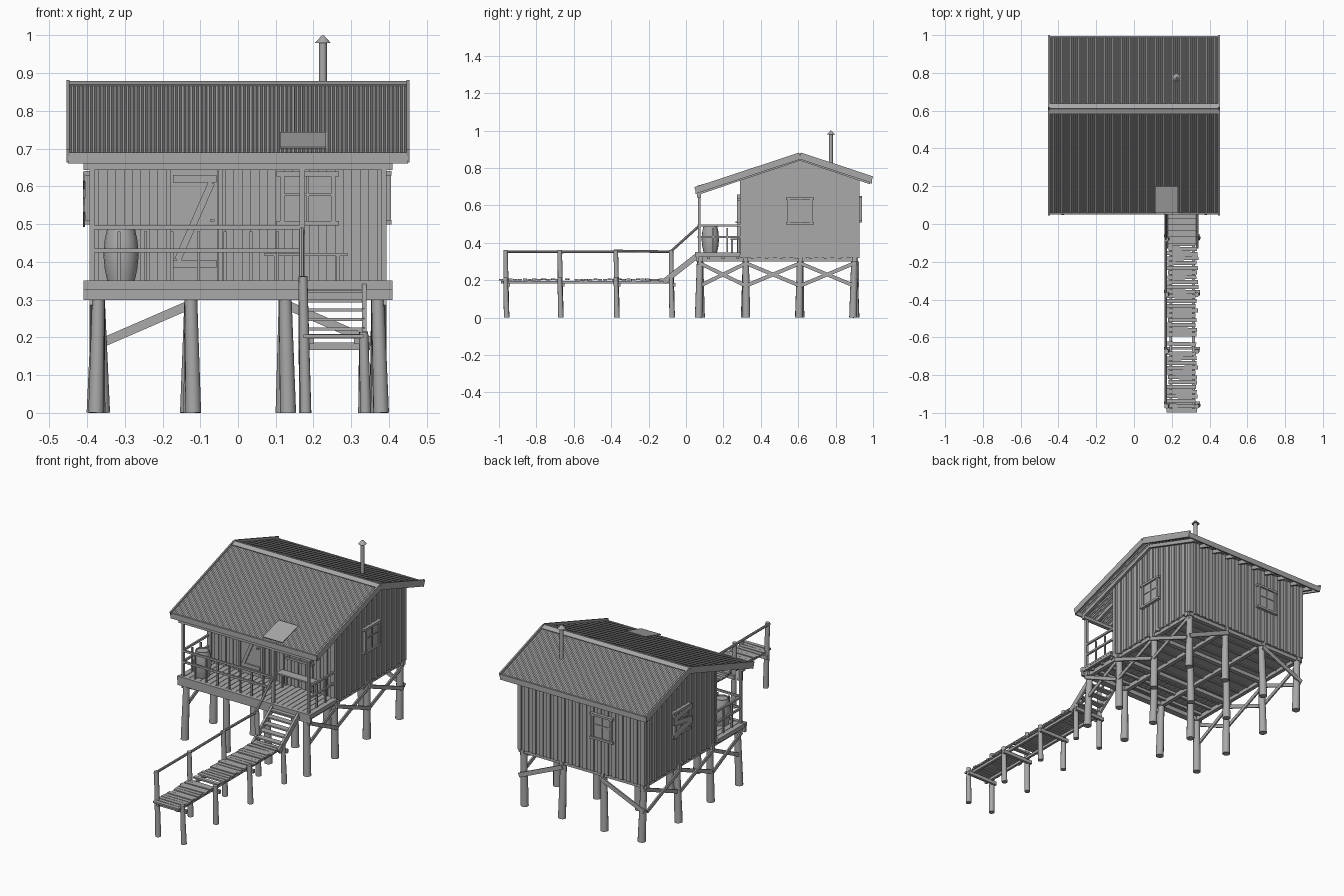
import bpy, bmesh, math, random
from mathutils import Vector, Matrix

random.seed(4)
cube = bpy.data.objects.get("Cube")
if cube:
    bpy.data.objects.remove(cube)

mat = bpy.data.materials.new("weathered grey")
mat.use_nodes = True
GREY = (0.4, 0.4, 0.4, 1)
mat.diffuse_color = GREY
mat.node_tree.nodes["Principled BSDF"].inputs["Base Color"].default_value = GREY

parts = {}
I = Matrix.Identity(4)


def part(name):
    return parts.setdefault(name, bmesh.new())


def box(name, c, s, m=I, turn=0):
    mm = m @ Matrix.Translation(c) @ Matrix.Rotation(turn, 4, 'Z') @ Matrix.Diagonal((*s, 1))
    bmesh.ops.create_cube(part(name), size=1, matrix=mm)


def between(a, b):
    a, b = Vector(a), Vector(b)
    q = (b - a).to_track_quat('Z', 'Y')
    return Matrix.Translation((a + b) / 2) @ q.to_matrix().to_4x4(), (b - a).length


def bar(name, a, b, w, h, m=I):
    t, length = between(a, b)
    bmesh.ops.create_cube(part(name), size=1, matrix=m @ t @ Matrix.Diagonal((w, h, length, 1)))


def pole(name, a, b, r1, r2=None, n=12):
    t, length = between(a, b)
    bmesh.ops.create_cone(part(name), cap_ends=True, segments=n, radius1=r1,
                          radius2=r1 if r2 is None else r2, depth=length, matrix=t)


def wob(v):
    return random.uniform(-v, v)


RIDGE, SLOPE = 0.61, 0.33
EAVES = (0.05, 0.995)
PX = (-0.37, -0.125, 0.125, 0.37)
PY = (0.075, 0.32, 0.61, 0.9)


def roof_z(y, top=0.87):
    return top - SLOPE * abs(y - RIDGE)


# Piles and floor beams
for x in PX:
    for y in PY:
        pole("piles", (x + wob(.012), y + wob(.008), 0), (x, y, 0.305), 0.021, 0.017)
    box("floor_beams", (x, 0.49, 0.312), (0.022, 0.86, 0.025))
for y in PY:
    box("cross_beams", (0, y, 0.312), (0.79, 0.025, 0.025))
for i in range(11):
    box("joists", (0, 0.12 + i * 0.078, 0.322), (0.78, 0.014, 0.016))

# Diagonal braces on the sides and the back
for s in (-1, 1):
    for a, b in zip(PY, PY[1:]):
        bar("side_braces", (s * .39, a - .01, .295), (s * .39, b, .17), .008, .02)
        bar("side_braces", (s * .382, a, .17), (s * .382, b + .01, .295), .008, .02)
    bar("back_braces", (s * .385, .92, .175), (s * .12, .92, .29), .008, .024)

# Floor and deck boards
box("house_floor", (0, 0.605, 0.334), (0.77, 0.62, 0.012))
for i in range(26):
    box("deck_boards", (-.394 + i * .0315, .175, .343), (.029, .24, .01))
box("deck_fascia", (0, 0.06, 0.313), (0.82, 0.014, 0.027))
box("deck_edge", (0, 0.058, 0.339), (0.82, 0.018, 0.023))
for s in (-1, 1):
    box("deck_side_beam", (s * .4, .175, .336), (.014, .23, .022))

# House shell from a gable profile
bm = part("house_walls")
prof = [(.295, .32), (.92, .32), (.92, roof_z(.92, .855)), (RIDGE, .855), (.295, roof_z(.295, .855))]
face = bm.faces.new([bm.verts.new((-.385, y, z)) for y, z in prof])
ext = bmesh.ops.extrude_face_region(bm, geom=[face])
bmesh.ops.translate(bm, vec=(.77, 0, 0), verts=[v for v in ext["geom"] if isinstance(v, bmesh.types.BMVert)])
bmesh.ops.recalc_face_normals(bm, faces=bm.faces[:])

# Overlapping wall boards
for i in range(18):
    x = -.38 + i * .0447
    for y in (.295, .92):
        top = roof_z(y, .853)
        box("wall_boards", (x, y, (.32 + top) / 2), (.024, .013, top - .32))
for i in range(15):
    y = .3 + i * .0439
    top = roof_z(y, .85)
    for s in (-1, 1):
        box("wall_boards", (s * .385, y, (.32 + top) / 2), (.013, .024, top - .32))


def place(x, y, z, quarter):
    return Matrix.Translation((x, y, z)) @ Matrix.Rotation(quarter * math.pi / 2, 4, 'Z')


def window(name, m, w, h):
    box(name + "_pane", (0, -.004, 0), (w, .008, h), m)
    for s in (-1, 1):
        box(name + "_frame", (s * w / 2, -.007, 0), (.012, .016, h + .012), m)
        box(name + "_frame", (0, -.008, s * h / 2), (w + .03, .018, .012), m)
    box(name + "_bars", (0, -.006, 0), (.006, .012, h), m)
    box(name + "_bars", (0, -.006, .01), (w, .012, .006), m)


window("right_window", place(.39, .61, .57, 1), .12, .13)
window("back_window", place(-.135, .925, .58, 2), .11, .13)
left = place(-.39, .61, .57, 3)
window("left_window", left, .12, .13)
for z, tilt in ((-.045, .02), (0, -.015), (.045, .012)):
    bar("window_planks", (-.08, -.018, z - tilt), (.08, -.018, z + tilt), .006, .026, left)
window("front_window", place(.185, .289, .568, 0), .135, .13)

# Door with braces and handle
door = place(-.115, .288, 0, 0)
box("door", (0, -.004, .495), (.125, .008, .3), door)
for s in (-1, 1):
    box("door_frame", (s * .069, -.006, .5), (.012, .016, .31), door)
box("door_frame", (0, -.006, .652), (.15, .016, .012), door)
for z in (.395, .62):
    box("door_braces", (0, -.011, z), (.115, .008, .02), door)
bar("door_braces", (-.045, -.011, .405), (.045, -.011, .61), .008, .018, door)
box("door_handle", (.047, -.016, .51), (.012, .016, .006), door)

# Bench and barrel on the porch
box("bench_seat", (.18, .263, .42), (.22, .05, .008))
for x in (.1, .265):
    for y in (.246, .28):
        box("bench_legs", (x, y, .383), (.01, .01, .07))
bm = part("barrel")
rings = [(.036, .348), (.043, .38), (.047, .42), (.043, .46), (.036, .492), (.033, .492), (.033, .485)]
loops = [[bm.verts.new((-.31 + r * math.cos(k * math.tau / 16), .13 + r * math.sin(k * math.tau / 16), z))
          for k in range(16)] for r, z in rings]
for lo, hi in zip(loops, loops[1:]):
    for k in range(16):
        bm.faces.new((lo[k], lo[k - 1], hi[k - 1], hi[k])[::-1])
bm.faces.new(loops[0][::-1])
bm.faces.new(loops[-1])

# Porch posts, header and railings
for x in (-.387, .17, .387):
    box("porch_posts", (x, .07, .497), (.014, .014, .3))
box("porch_header", (0, .07, .652), (.82, .02, .018))
for z in (.43, .492):
    bar("porch_rails", (-.387, .066, z), (.17, .066, z), .01, .011)
    for s in (-1, 1):
        bar("porch_rails", (s * .387, .07, z), (s * .387, .29, z), .01, .011)
for i in range(7):
    box("balusters", (-.315 + i * .07, .072, .415), (.008, .008, .13))
for s in (-1, 1):
    for y in (.145, .22):
        box("balusters", (s * .384, y, .415), (.008, .008, .13))

# Corrugated roof sheets
bm = part("roof_sheets")
N = 320
for y0, y1 in ((EAVES[0], RIDGE), (RIDGE, EAVES[1])):
    rows = [[bm.verts.new((-.45 + .9 * i / N, y, roof_z(y) + .003 * math.sin(i * math.pi / 2)))
             for i in range(N + 1)] for y in (y0, y1)]
    for i in range(N):
        bm.faces.new((rows[0][i], rows[0][i + 1], rows[1][i + 1], rows[1][i]))

# Ridge cap, barge boards, eave boards, rafters and loose sheet
for s, e in zip((-1, 1), EAVES):
    tip = RIDGE + s * .028
    bar("ridge_cap", (0, RIDGE, .877), (0, tip, roof_z(tip, .877)), .9, .004)
    for x in (-.45, .45):
        bar("barge_boards", (x, e, roof_z(e, .865)), (x, RIDGE, .865), .008, .036)
    for i in range(10):
        x = -.4 + i * .0889
        bar("rafters", (x, e - s * .01, roof_z(e, .85)), (x, RIDGE, .85), .014, .02)
    box("eave_boards", (0, e - s * .004, roof_z(e, .86)), (.9, .008, .03))
bar("loose_sheet", (.172, .06, roof_z(.06, .884)), (.172, .2, roof_z(.2, .878)), .122, .004)

# Stove pipe
pole("stove_pipe", (.225, .775, .8), (.225, .775, .985), .0105)
pole("pipe_cap", (.225, .775, .98), (.225, .775, 1.0), .021, .003)

# Walkway posts, planks and handrail
WY = (-.965, -.675, -.375, -.08)
for y in WY:
    pole("walkway_posts", (.176 + wob(.004), y + .006, 0), (.172, y, .362), .015, .012)
    pole("walkway_posts", (.335 + wob(.004), y + .006, 0), (.333, y, .215), .015, .012)
    box("walkway_crossbeams", (.255, y + .018, .176), (.19, .014, .02))
for x in (.195, .315):
    bar("walkway_beams", (x, -.99, .19), (x, -.09, .19), .014, .014)
for i in range(36):
    if i not in (13, 15):
        box("walkway_planks", (.253 + wob(.005), -.988 + i * .0252, .203 + wob(.002)),
            (.158 + wob(.008), .021, .009), turn=wob(.03))
for a, b in zip(WY, WY[1:]):
    pole("handrail", (.168, a - .01, .354 + wob(.003)), (.168, b + .01, .352), .007, n=8)

# Stairs
for x in (.175, .335):
    bar("stair_stringers", (x, -.12, .19), (x, .065, .335), .012, .03)
for i in range(5):
    box("stair_treads", (.255, -.085 + i * .033, .222 + i * .025), (.16, .034, .008))
pole("stair_handrail", (.168, -.08, .355), (.168, .07, .49), .007, n=8)

# Turn every part into an object
ROUND = {"piles", "barrel", "stove_pipe", "pipe_cap", "walkway_posts", "handrail", "stair_handrail"}
for name, bm in parts.items():
    me = bpy.data.meshes.new(name)
    bm.to_mesh(me)
    bm.free()
    me.materials.append(mat)
    ob = bpy.data.objects.new(name, me)
    bpy.context.collection.objects.link(ob)
    if name in ROUND:
        bpy.ops.object.select_all(action='DESELECT')
        ob.select_set(True)
        bpy.context.view_layer.objects.active = ob
        bpy.ops.object.shade_smooth_by_angle(angle=math.radians(40))
    if name == "roof_sheets":
        ob.modifiers.new("thickness", 'SOLIDIFY').thickness = .003
